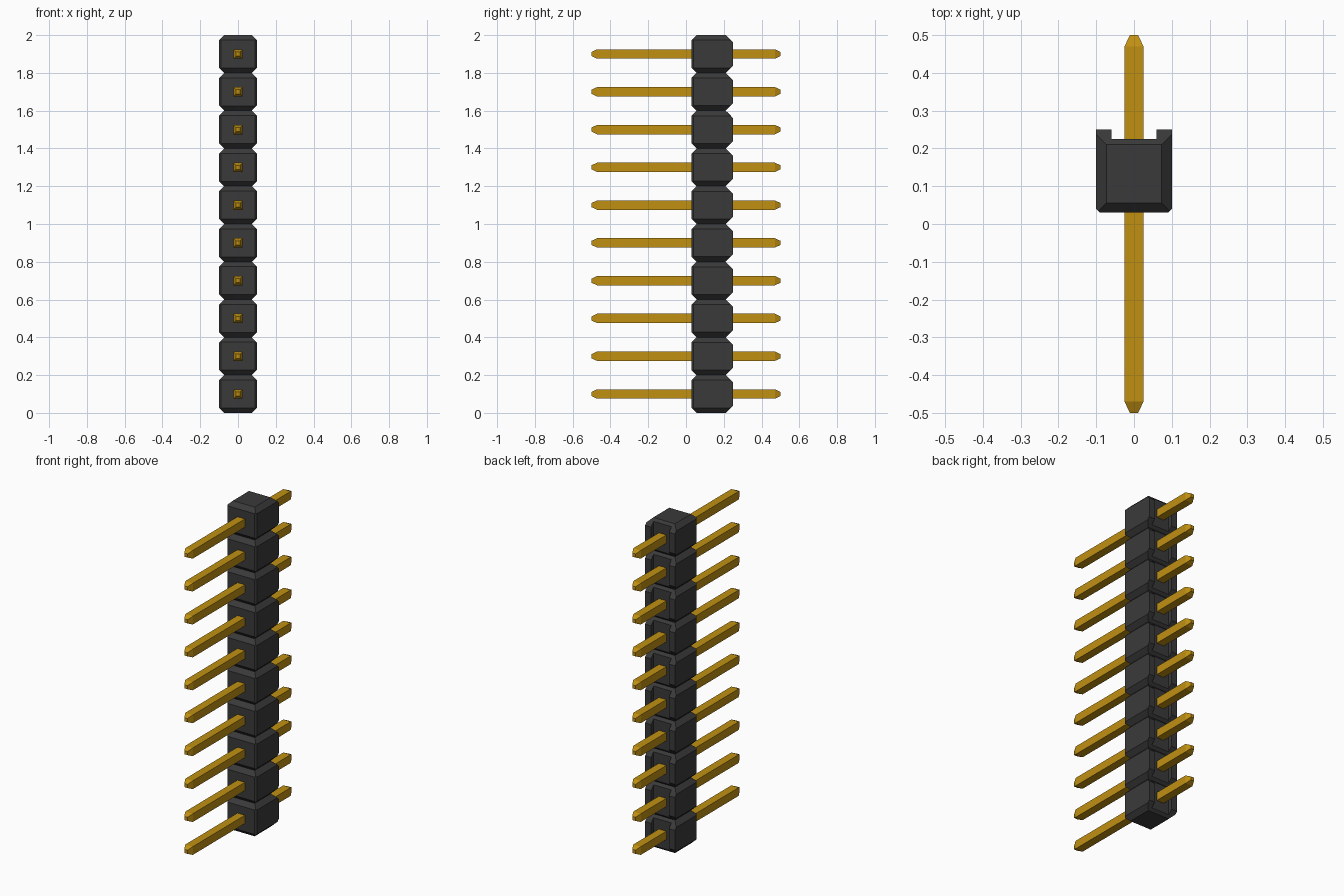
import bpy, bmesh
from mathutils import Vector

cube = bpy.data.objects.get("Cube")
if cube:
    bpy.data.objects.remove(cube, do_unlink=True)

COUNT, PITCH = 10, 0.2


def material(name, color):
    m = bpy.data.materials.new(name)
    m.use_nodes = True
    m.diffuse_color = color
    bsdf = next(n for n in m.node_tree.nodes if n.type == 'BSDF_PRINCIPLED')
    bsdf.inputs["Base Color"].default_value = color
    return m


black = material("black plastic", (0.042, 0.042, 0.042, 1))
gold = material("gold metal", (0.53, 0.28, 0.006, 1))


def finish(bm, name, mat):
    bmesh.ops.recalc_face_normals(bm, faces=bm.faces[:])
    mesh = bpy.data.meshes.new(name)
    bm.to_mesh(mesh)
    bm.free()
    mesh.materials.append(mat)
    return mesh


def chamfer(bm, point, normal):
    """Slice off everything beyond a plane and cap the cut."""
    geom = bm.verts[:] + bm.edges[:] + bm.faces[:]
    bmesh.ops.bisect_plane(bm, geom=geom, dist=1e-6, plane_co=point,
                           plane_no=Vector(normal).normalized(), clear_outer=True)
    rim = [e for e in bm.edges if e.is_boundary]
    bmesh.ops.holes_fill(bm, edges=rim, sides=0)


# Housing segment: slotted outline extruded upward, then chamfered at both ends
half = [(0.09, 0.03), (0.10, 0.04), (0.10, 0.25), (0.06, 0.25), (0.06, 0.225)]
outline = half + [(-x, y) for x, y in reversed(half)]
h = PITCH / 2
bm = bmesh.new()
base = bm.faces.new([bm.verts.new((x, y, -h)) for x, y in outline])
top = bmesh.ops.extrude_face_region(bm, geom=[base])["geom"]
bmesh.ops.translate(bm, verts=[v for v in top if isinstance(v, bmesh.types.BMVert)],
                    vec=(0, 0, PITCH))
bmesh.ops.recalc_face_normals(bm, faces=bm.faces[:])
for s in (1, -1):
    chamfer(bm, (0.073, 0, s * h), (1, 0, s))
    chamfer(bm, (-0.073, 0, s * h), (-1, 0, s))
    chamfer(bm, (0, 0.056, s * h), (0, -1, s))
    chamfer(bm, (0, 0.21, s * h), (0, 1, s))
housing = finish(bm, "housing_segment", black)

# Pin: square bar with tapered tips, lofted along y
bm = bmesh.new()
rings = []
for y, r in ((-0.5, 0.011), (-0.47, 0.025), (0.47, 0.025), (0.5, 0.011)):
    rings.append([bm.verts.new((sx * r, y, sz * r))
                  for sx, sz in ((-1, -1), (1, -1), (1, 1), (-1, 1))])
for a, b in zip(rings, rings[1:]):
    for i in range(4):
        j = (i + 1) % 4
        bm.faces.new((a[i], a[j], b[j], b[i]))
bm.faces.new(rings[0])
bm.faces.new(rings[-1])
pin = finish(bm, "pin", gold)

# Stack the segments and pins
for i in range(COUNT):
    for mesh in (housing, pin):
        ob = bpy.data.objects.new(f"{mesh.name}_{i + 1}", mesh)
        ob.location.z = PITCH * (i + 0.5)
        bpy.context.collection.objects.link(ob)
